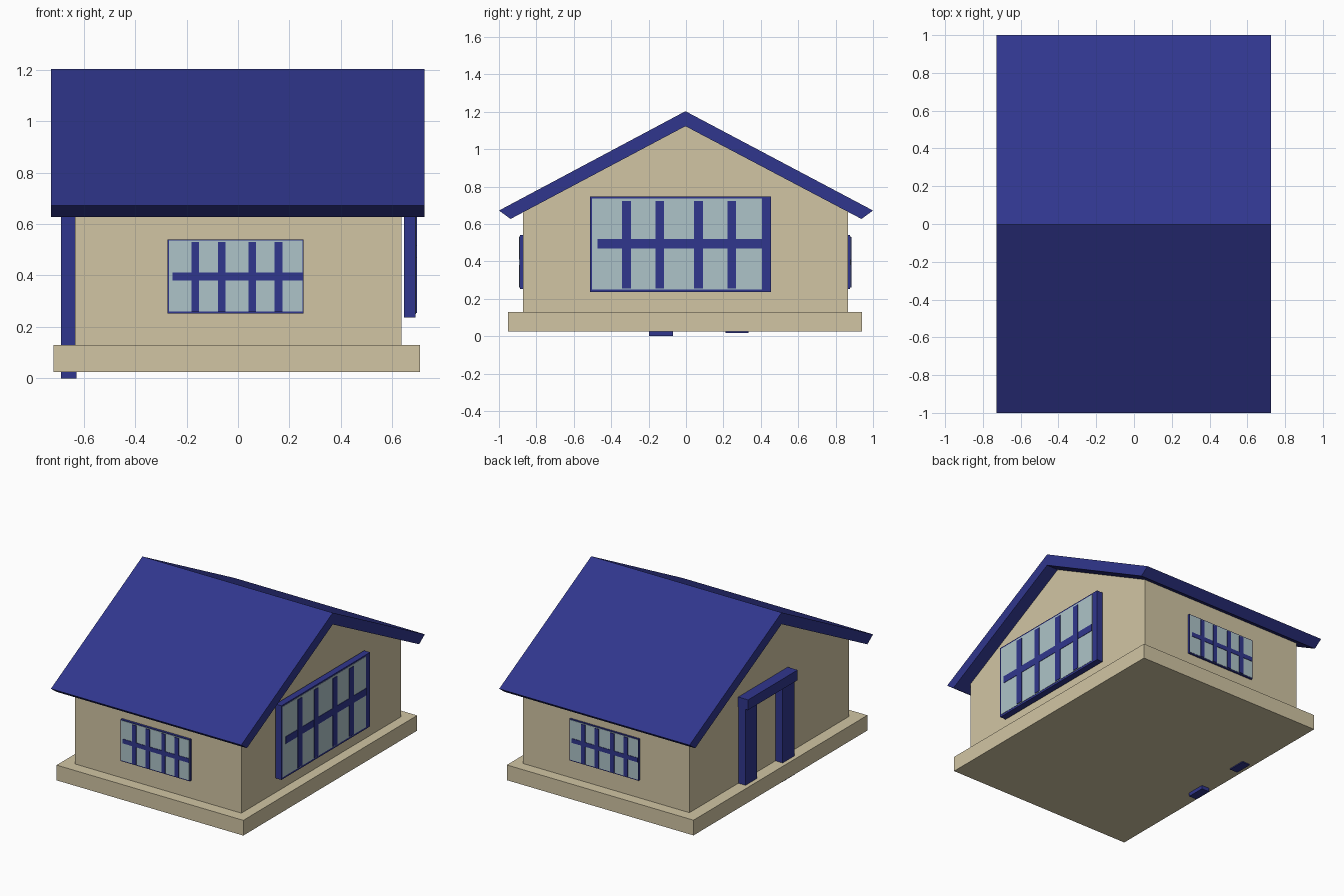
import bpy, bmesh, math
from mathutils import Matrix, Vector

if "Cube" in bpy.data.objects:
    bpy.data.objects.remove(bpy.data.objects["Cube"])


def material(name, rgb):
    m = bpy.data.materials.new(name)
    m.diffuse_color = (*rgb, 1)
    m.use_nodes = True
    m.node_tree.nodes["Principled BSDF"].inputs["Base Color"].default_value = m.diffuse_color
    return m


TAN = material("plaster", (0.64, 0.56, 0.37))
BLUE = material("blue_paint", (0.03, 0.037, 0.27))
GLASS = material("glass", (0.42, 0.55, 0.58))


def finish(name, bm, mat, matrix=Matrix()):
    bmesh.ops.recalc_face_normals(bm, faces=bm.faces)
    bm.transform(matrix)
    mesh = bpy.data.meshes.new(name)
    bm.to_mesh(mesh)
    bm.free()
    mesh.materials.append(mat)
    ob = bpy.data.objects.new(name, mesh)
    bpy.context.collection.objects.link(ob)
    return ob


def box(name, x, y, z, mat, matrix=Matrix()):
    bm = bmesh.new()
    bmesh.ops.create_cube(bm, size=1)
    lo, hi = Vector((x[0], y[0], z[0])), Vector((x[1], y[1], z[1]))
    size = hi - lo
    bm.transform(Matrix.Translation((lo + hi) / 2) @ Matrix.Diagonal((*size, 1)))
    return finish(name, bm, mat, matrix)


def extrude_profile(name, pts, x0, x1, mat):
    """Extrude a (y, z) outline along x."""
    bm = bmesh.new()
    face = bm.faces.new([bm.verts.new((x0, y, z)) for y, z in pts])
    ext = bmesh.ops.extrude_face_region(bm, geom=[face])
    verts = [g for g in ext["geom"] if isinstance(g, bmesh.types.BMVert)]
    bmesh.ops.translate(bm, verts=verts, vec=(x1 - x0, 0, 0))
    return finish(name, bm, mat)


def window(name, frame, glass, bars, bar_z, rail, depth, matrix):
    """Window facing -y: frame and glass are (u0, u1, z0, z1), rail likewise."""
    d0, d1 = depth
    box(name + "_frame", frame[:2], (-d1 + 0.003, -d0), frame[2:], BLUE, matrix)
    box(name + "_pane", glass[:2], (-d1 + 0.001, -d1 + 0.02), glass[2:], GLASS, matrix)
    for i, (a, b) in enumerate(bars):
        box(f"{name}_bar_{i + 1}", (a, b), (-d1 - 0.003, -d1 + 0.01), bar_z, BLUE, matrix)
    box(name + "_rail", rail[:2], (-d1 - 0.002, -d1 + 0.01), rail[2:], BLUE, matrix)


# Base slab and gabled walls
box("base_slab", (-0.717, 0.707), (-0.952, 0.942), (0.025, 0.13), TAN)
extrude_profile("walls", [(-0.872, 0.025), (0.866, 0.025), (0.866, 0.667),
                          (-0.003, 1.124), (-0.872, 0.664)], -0.633, 0.636, TAN)

# Roof: one folded slab
extrude_profile("roof", [(-1, 0.672), (-0.003, 1.203), (1, 0.672), (0.938, 0.627),
                         (-0.003, 1.123), (-0.938, 0.627)], -0.727, 0.725, BLUE)

# Matching front and back windows
for name, mat in (("front_window", Matrix()),
                  ("back_window", Matrix.Translation((0, -0.01, 0)) @ Matrix.Rotation(math.pi, 4, 'Z'))):
    window(name, (-0.273, 0.254, 0.253, 0.54), (-0.268, 0.25, 0.26, 0.535),
           [(-0.181, -0.152), (-0.078, -0.049), (0.041, 0.07), (0.142, 0.173)],
           (0.26, 0.53), (-0.255, 0.25, 0.381, 0.411), (0.86, 0.891), mat)

# Large gable window on the +x side
window("side_window", (-0.512, 0.454, 0.236, 0.747), (-0.503, 0.406, 0.25, 0.737),
       [(-0.342, -0.294), (-0.162, -0.117), (0.043, 0.091), (0.223, 0.268)],
       (0.255, 0.724), (-0.472, 0.406, 0.47, 0.519), (0.645, 0.693),
       Matrix.Rotation(math.pi / 2, 4, 'Z'))

# Door surround on the -x side
box("door_post_back", (-0.688, -0.628), (0.21, 0.334), (0.018, 0.70), BLUE)
box("door_post_front", (-0.688, -0.628), (-0.198, -0.07), (0.0, 0.68), BLUE)
box("door_lintel", (-0.708, -0.628), (-0.205, 0.335), (0.655, 0.725), BLUE)
